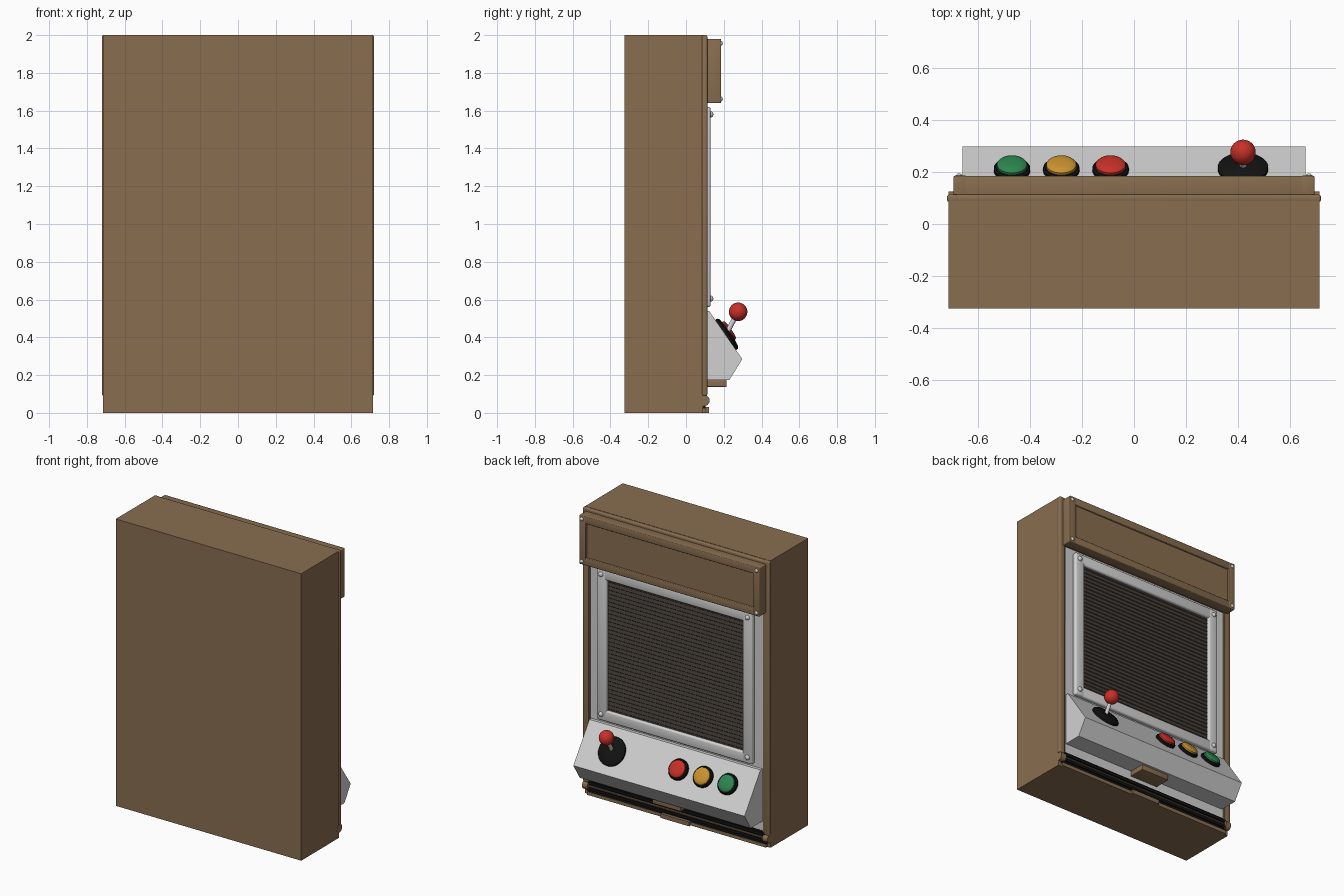
import bpy, bmesh, math
from mathutils import Vector

if "Cube" in bpy.data.objects:
    bpy.data.objects.remove(bpy.data.objects["Cube"])


def mat(name, r, g, b):
    m = bpy.data.materials.new(name)
    m.diffuse_color = (r, g, b, 1)
    m.use_nodes = True
    m.node_tree.nodes["Principled BSDF"].inputs["Base Color"].default_value = m.diffuse_color
    return m


BROWN = mat("wood brown", 0.25, 0.155, 0.08)
GREY = mat("panel grey", 0.64, 0.64, 0.64)
SCREEN = mat("screen dark", 0.065, 0.052, 0.042)
BLACK = mat("black", 0.006, 0.006, 0.006)
RED = mat("red", 0.58, 0.03, 0.02)
YELLOW = mat("yellow", 0.60, 0.29, 0.03)
GREEN = mat("green", 0.025, 0.24, 0.08)


def finish(name, bm, material, smooth=False):
    bmesh.ops.recalc_face_normals(bm, faces=bm.faces)
    me = bpy.data.meshes.new(name)
    bm.to_mesh(me)
    bm.free()
    me.materials.append(material)
    ob = bpy.data.objects.new(name, me)
    bpy.context.collection.objects.link(ob)
    if smooth:
        bpy.context.view_layer.objects.active = ob
        bpy.ops.object.select_all(action='DESELECT')
        ob.select_set(True)
        bpy.ops.object.shade_smooth_by_angle(angle=math.radians(40))
    return ob


def box(name, x, y, z, material, bevel=0.0):
    bm = bmesh.new()
    bmesh.ops.create_cube(bm, size=1)
    for v in bm.verts:
        for i, (lo, hi) in enumerate((x, y, z)):
            v.co[i] = lo + (v.co[i] + 0.5) * (hi - lo)
    if bevel:
        bmesh.ops.bevel(bm, geom=bm.edges[:], offset=bevel, segments=3, profile=0.5, affect='EDGES')
    return finish(name, bm, material, bevel > 0)


def prism(name, profile, half_x, material):
    # (y, z) outline swept along x
    bm = bmesh.new()
    ends = [[bm.verts.new((s * half_x, y, z)) for y, z in profile] for s in (-1, 1)]
    n = len(profile)
    for e in ends:
        bm.faces.new(e)
    for i in range(n):
        bm.faces.new((ends[0][i], ends[0][(i + 1) % n], ends[1][(i + 1) % n], ends[1][i]))
    return finish(name, bm, material)


def lathe(name, profile, centre, axis, material, sides=32):
    # (radius, height) outline turned around an axis
    bm = bmesh.new()
    q = Vector((0, 0, 1)).rotation_difference(Vector(axis).normalized())
    rings = []
    for r, h in profile:
        rings.append([bm.verts.new(Vector(centre) + q @ Vector((r * math.cos(a), r * math.sin(a), h)))
                      for a in (2 * math.pi * k / sides for k in range(sides))])
    for a, b in zip(rings, rings[1:]):
        for k in range(sides):
            bm.faces.new((a[k], a[(k + 1) % sides], b[(k + 1) % sides], b[k]))
    bm.faces.new(rings[0])
    bm.faces.new(rings[-1])
    return finish(name, bm, material, True)


def ball(name, centre, r, material, seg=24):
    bm = bmesh.new()
    bmesh.ops.create_uvsphere(bm, u_segments=seg, v_segments=seg // 2, radius=r)
    bmesh.ops.translate(bm, verts=bm.verts, vec=centre)
    return finish(name, bm, material, True)


def frame(name, hx, z0, z1, y0, y1, w, material, bevel):
    # four bars around a rectangular opening
    for s in (-1, 1):
        box(name + "_side", sorted((s * hx, s * (hx - w))), (y0, y1), (z0, z1), material, bevel)
    box(name + "_top", (-hx + w / 2, hx - w / 2), (y0, y1 - 0.0005), (z1 - w, z1), material, bevel)
    box(name + "_bottom", (-hx + w / 2, hx - w / 2), (y0, y1 - 0.0005), (z0, z0 + w), material, bevel)


# cabinet in two halves that meet at a seam
box("cabinet_shell", (-0.715, 0.715), (-0.325, -0.03), (0, 2), BROWN)
box("cabinet_body", (-0.714, 0.714), (-0.03, 0.09), (0, 2), BROWN)

# edge trim and the grey panel inside it
for s in (-1, 1):
    box("edge_trim", sorted((s * 0.72, s * 0.675)), (0.085, 0.113), (0.09, 2), BROWN, 0.008)
    box("inner_trim", sorted((s * 0.685, s * 0.668)), (0.085, 0.108), (0.1, 1.98), BROWN, 0.004)
    lathe("trim_foot", [(0.03, 0), (0.03, 0.04)], (s * 0.695 - 0.02, 0.095, 0.065), (1, 0, 0), BROWN, 24)
box("top_trim", (-0.718, 0.718), (0.085, 0.113), (1.95, 1.999), BROWN, 0.008)
box("back_panel", (-0.68, 0.68), (0.08, 0.1), (0.1, 1.96), GREY)

# marquee with a recessed front
box("marquee_box", (-0.69, 0.69), (0.1, 0.17), (1.645, 1.975), BROWN)
frame("marquee_frame", 0.695, 1.64, 1.98, 0.11, 0.186, 0.05, BROWN, 0.005)

# screen, bezel and shallow scan ridges
frame("bezel", 0.60, 0.56, 1.62, 0.095, 0.13, 0.075, GREY, 0.012)
N, lo, hi = 34, 0.62, 1.56
step = (hi - lo) / N
ridges = [(0.095, hi), (0.095, lo)]
for i in range(N):
    ridges += [(0.112, lo + i * step), (0.108, lo + (i + 0.85) * step)]
prism("screen", ridges, 0.54, SCREEN)

# screws at the corners of bezel and marquee
for s in (-1, 1):
    for z in (0.605, 1.58):
        ball("bezel_screw", (s * 0.565, 0.128, z), 0.017, GREY, 16)
    for z in (1.662, 1.957):
        ball("marquee_screw", (s * 0.674, 0.181, z), 0.014, GREY, 16)

# sloping control panel
prism("control_panel", [(0.09, 0.54), (0.122, 0.54), (0.298, 0.285), (0.23, 0.175), (0.09, 0.175)], 0.66, GREY)
slope = Vector((0, 0.255, 0.176)).normalized()


def on_slope(x, t):
    return Vector((x, 0.122 + 0.176 * t, 0.54 - 0.255 * t))


# push buttons
for x, m, label in ((-0.47, GREEN, "green"), (-0.28, YELLOW, "yellow"), (-0.09, RED, "red")):
    c = on_slope(x, 0.47)
    lathe(label + "_button_ring", [(0.07, -0.01), (0.07, 0.014), (0.064, 0.02)], c, slope, BLACK)
    lathe(label + "_button", [(0.058, 0), (0.058, 0.03), (0.052, 0.037), (0.03, 0.041)], c, slope, m)

# joystick
c = on_slope(0.42, 0.5)
lathe("joystick_base", [(0.097, -0.01), (0.097, 0.012), (0.088, 0.02), (0.045, 0.026)], c, slope, BLACK)
top = Vector((0.42, 0.276, 0.535))
stem = top - c
lathe("joystick_stem", [(0.013, 0), (0.013, stem.length)], c, stem, GREY, 16)
ball("joystick_knob", top, 0.049, RED, 32)

# dark slatted strip, sill and ledges at the bottom
box("sill", (-0.69, 0.69), (0.085, 0.105), (0.0, 0.022), BROWN)
box("vent_strip", (-0.69, 0.69), (0.085, 0.102), (0.022, 0.11), BLACK)
for z in (0.04, 0.08):
    box("vent_slat", (-0.685, 0.685), (0.1, 0.112), (z, z + 0.018), BLACK)
box("vent_rail", (-0.685, 0.685), (0.1, 0.113), (0.063, 0.07), BROWN)
box("upper_ledge", (-0.11, 0.11), (0.095, 0.215), (0.137, 0.176), BROWN, 0.004)
box("lower_ledge", (-0.11, 0.11), (0.095, 0.122), (0.0, 0.03), BROWN)
